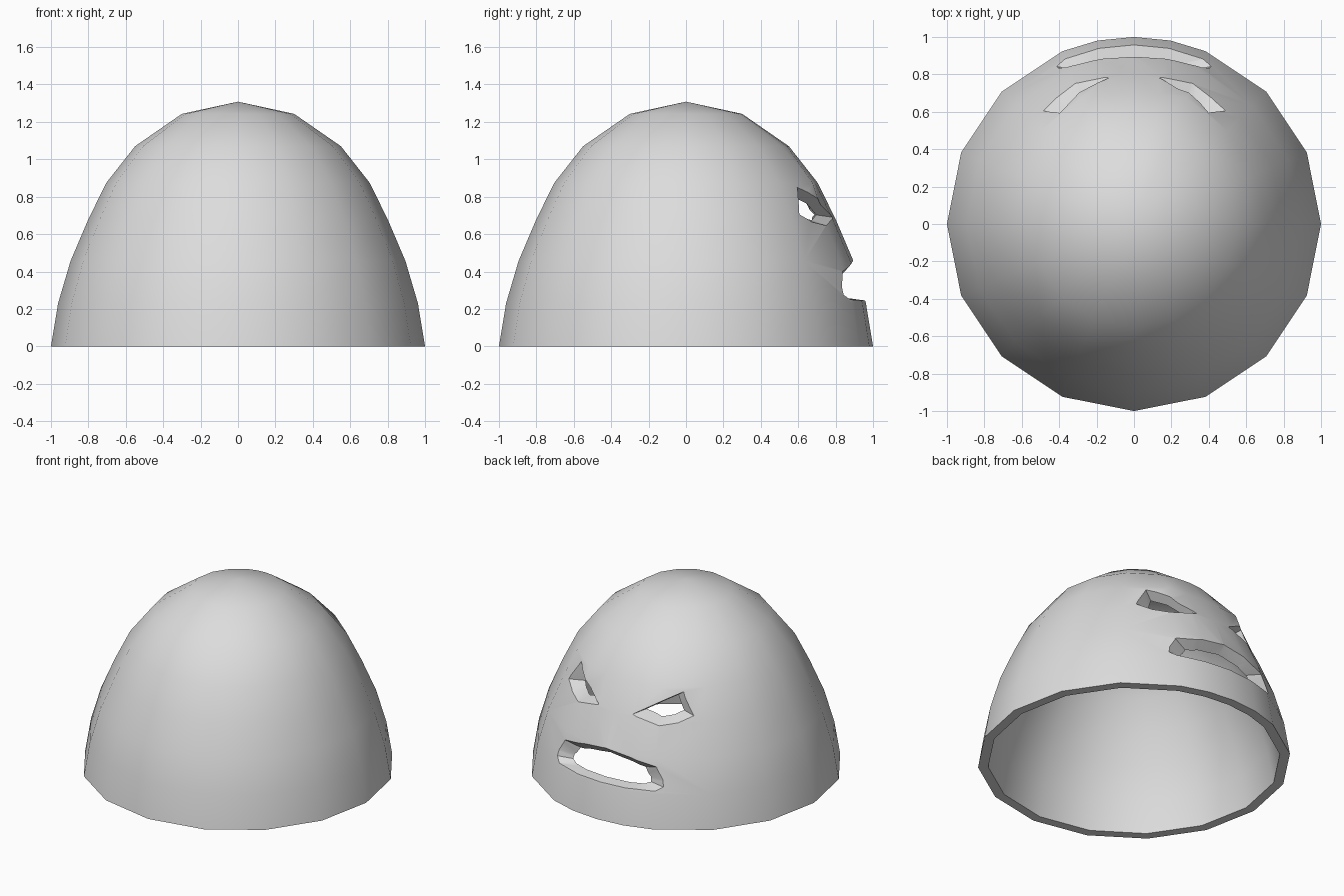
import bpy, bmesh, math

if "Cube" in bpy.data.objects:
    bpy.data.objects.remove(bpy.data.objects["Cube"], do_unlink=True)

SIDES = 16
STEP = math.tau / SIDES
OUTER = [(1, 0), (.962, .23), (.895, .457), (.802, .675), (.705, .873), (.55, 1.07), (.3, 1.243), (0, 1.308)]
INNER = [(.935, 0), (.898, .215), (.832, .435), (.743, .64), (.648, .83), (.51, 1.015), (.276, 1.17), (0, 1.235)]
BROW_RING = 4


def new_object(name, bm):
    bmesh.ops.recalc_face_normals(bm, faces=bm.faces)
    mesh = bpy.data.meshes.new(name)
    bm.to_mesh(mesh)
    bm.free()
    obj = bpy.data.objects.new(name, mesh)
    bpy.context.collection.objects.link(obj)
    return obj


def radius_at(profile, z):
    for (r0, z0), (r1, z1) in zip(profile, profile[1:]):
        if z0 <= z <= z1:
            return r0 + (r1 - r0) * (z - z0) / (z1 - z0)
    return 0


def on_shell(profile, x, z):
    return math.sqrt(radius_at(profile, z) ** 2 - x * x)


def make_column(bm, angle):
    # One column of the shell; the brow above each eye bulges slightly
    profile = OUTER + INNER[::-1]
    brow = abs(abs(angle - math.pi / 2) - STEP) < 0.01
    verts = []
    for i, (r, z) in enumerate(profile):
        if brow and i in (BROW_RING, len(profile) - 1 - BROW_RING):
            r *= 1.04
        verts.append(bm.verts.new((r * math.cos(angle), r * math.sin(angle), z)))
    return verts


def make_shell():
    # Columns repeated around z, with two extra ones rounding the face side
    angles = sorted([i * STEP for i in range(SIDES)] + [math.pi / 2 - STEP / 2, math.pi / 2 + STEP / 2])
    bm = bmesh.new()
    columns = [make_column(bm, a) for a in angles]
    n = len(columns[0])
    for left, right in zip(columns, columns[1:] + columns[:1]):
        for i in range(n):
            j = (i + 1) % n
            if j != len(OUTER):
                bm.faces.new((left[i], right[i], right[j], left[j]))
    bmesh.ops.remove_doubles(bm, verts=bm.verts, dist=0.001)
    return new_object("dome_shell", bm)


def make_cutter(name, outline, centre, shrink, side=1):
    # Tapered plug: full outline at the outer surface, shrunk at the inner one
    bm = bmesh.new()
    front, back = [], []
    for x, z in outline:
        xi = centre[0] + (x - centre[0]) * shrink
        zi = centre[1] + (z - centre[1]) * shrink
        yo, yi = on_shell(OUTER, x, z), on_shell(INNER, xi, zi)
        p, q = (x * side, yo, z), (xi * side, yi, zi)
        front.append(bm.verts.new([a + (a - b) * .5 for a, b in zip(p, q)]))
        back.append(bm.verts.new([b - (a - b) * .5 for a, b in zip(p, q)]))
    n = len(front)
    for i in range(n):
        j = (i + 1) % n
        bm.faces.new((front[i], front[j], back[j], back[i]))
    bm.faces.new(front)
    bm.faces.new(back[::-1])
    bmesh.ops.triangulate(bm, faces=bm.faces)
    obj = new_object(name, bm)
    obj.hide_render = True
    return obj


shell = make_shell()

# Slanted eyes and wide mouth
eye = [(.13, .69), (.32, .645), (.43, .66), (.5, .705), (.4, .85), (.27, .775)]
half_mouth = [(.2, .245), (.38, .25), (.43, .275), (.42, .32), (.36, .4), (.2, .435)]
mouth = [(0, .245)] + half_mouth + [(0, .46)] + [(-x, z) for x, z in half_mouth[::-1]]
cutters = [make_cutter("eye_cutter", eye, (.24, .725), .61, s) for s in (1, -1)]
cutters.append(make_cutter("mouth_cutter", mouth, (0, .28), .72))

bpy.ops.object.select_all(action='DESELECT')
bpy.context.view_layer.objects.active = shell
shell.select_set(True)
for cutter in cutters:
    mod = shell.modifiers.new("opening", 'BOOLEAN')
    mod.operation = 'DIFFERENCE'
    mod.solver = 'EXACT'
    mod.object = cutter
    bpy.ops.object.modifier_apply(modifier=mod.name)
for cutter in cutters:
    bpy.data.objects.remove(cutter, do_unlink=True)

# Single light grey material
grey = bpy.data.materials.new("light_grey")
grey.use_nodes = True
colour = (.72, .72, .72, 1)
grey.diffuse_color = colour
grey.node_tree.nodes["Principled BSDF"].inputs["Base Color"].default_value = colour
shell.data.materials.clear()
shell.data.materials.append(grey)
bpy.ops.object.shade_smooth_by_angle(angle=math.radians(40))
